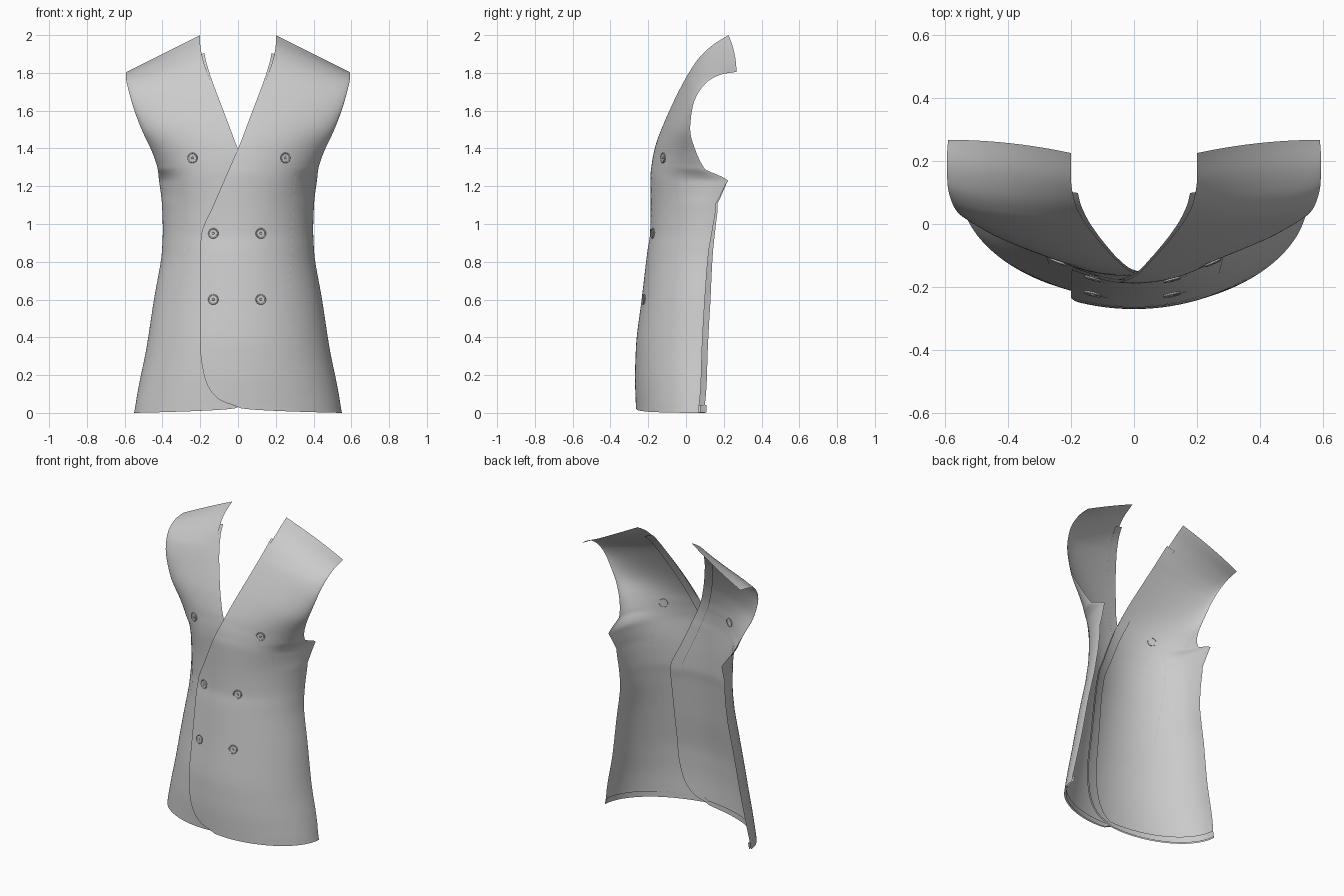
import bpy, bmesh, math
from mathutils import Vector
from mathutils.bvhtree import BVHTree

cube = bpy.data.objects.get("Cube")
if cube:
    bpy.data.objects.remove(cube, do_unlink=True)

cloth = bpy.data.materials.new("grey_cloth")
cloth.use_nodes = True
grey = (0.6, 0.6, 0.6, 1)
cloth.diffuse_color = grey
cloth.node_tree.nodes["Principled BSDF"].inputs["Base Color"].default_value = grey

# Rows from hem to shoulder:
# front edge z, front edge x, front y, side edge z, side x, side y
ROWS = [
    (.037, -.01, -.265, 0, .55, .07),
    (.06, -.08, -.266, .04, .543, .07),
    (.11, -.14, -.268, .09, .535, .075),
    (.2, -.18, -.27, .17, .52, .08),
    (.36, -.2, -.265, .33, .487, .085),
    (.6, -.2, -.235, .6, .445, .1),
    (.85, -.2, -.205, .85, .403, .12),
    (.95, -.193, -.19, .97, .398, .14),
    (1.1, -.13, -.187, 1.11, .403, .16),
    (1.25, -.065, -.188, 1.23, .418, .145),
    (1.33, -.03, -.18, 1.29, .425, .1),
    (1.42, .01, -.16, 1.37, .45, .058),
    (1.55, .06, -.11, 1.5, .51, .022),
    (1.7, .122, -.04, 1.62, .555, .035),
    (1.8, .162, .015, 1.71, .58, .075),
    (1.88, .188, .07, 1.765, .592, .13),
    (1.95, .2, .145, 1.795, .594, .2),
    (2, .2, .225, 1.805, .59, .267),
]
LAST = len(ROWS) - 1


def ramp(v, low, high):
    return min(max((v - low) / (high - low), 0), 1)


def slope(i, k):
    """Tangent that never overshoots the rows."""
    if i in (0, LAST):
        j = min(max(i, 1), LAST)
        return ROWS[j][k] - ROWS[j - 1][k]
    a = ROWS[i][k] - ROWS[i - 1][k]
    b = ROWS[i + 1][k] - ROWS[i][k]
    return 2 * a * b / (a + b) if a * b > 0 else 0


def row_at(v):
    i = min(int(v), LAST - 1)
    t = v - i
    out = []
    for k in range(6):
        p, q = ROWS[i][k], ROWS[i + 1][k]
        h = t * t * (3 - 2 * t)
        out.append(p + (q - p) * h + slope(i, k) * t * (1 - t) ** 2
                   - slope(i + 1, k) * t * t * (1 - t))
    return out


def cloth_point(u, v, side):
    """u runs from the front edge to the side, v from hem to shoulder."""
    zi, xi, yf, zo, w, yo = row_at(v)
    c = max(0, xi)
    start = math.asin((xi - c) / (w - c))
    t = start + (math.pi / 2 - start) * u
    s = math.sin(t)
    x = c + (w - c) * s
    across = ramp(x, xi, w)
    # round over the body, flatter along the shoulder seam
    rise = ramp(v, 9, 12)
    flat = ramp(v, 14, LAST)
    bulge = max(math.cos(t), 0) ** (1.06 + .19 * rise)
    y = yo - (yo - yf) * (bulge * (1 - flat) + (1 - s) ** 2 * flat)
    # pointed corner under the arm
    y += .078 * max(0, 1 - abs(v - 9)) * across ** 10
    # hem levels out quickly beside the front corner
    z = zi + (zo - zi) * across ** (.35 + .65 * ramp(v, 0, 4))
    # the right panel lies under the left one
    if side < 0:
        y += .03 * (1 - rise) * (1 - across * ramp(v, 5, 9))
    return Vector((side * x, y, z))


def finish(name, bm, angle=40):
    mesh = bpy.data.meshes.new(name)
    bm.to_mesh(mesh)
    bm.free()
    obj = bpy.data.objects.new(name, mesh)
    bpy.context.collection.objects.link(obj)
    mesh.materials.append(cloth)
    bpy.ops.object.select_all(action="DESELECT")
    obj.select_set(True)
    bpy.context.view_layer.objects.active = obj
    bpy.ops.object.shade_smooth_by_angle(angle=math.radians(angle))
    return obj


def sheet(name, side, nu, nv, place, angle=80):
    """Grid of nu by nv faces; place(a, b) gives each point."""
    bm = bmesh.new()
    grid = [[bm.verts.new(place(a / nu, b / nv)) for a in range(nu + 1)]
            for b in range(nv + 1)]
    for b in range(nv):
        for a in range(nu):
            quad = [grid[b][a], grid[b][a + 1], grid[b + 1][a + 1], grid[b + 1][a]]
            bm.faces.new(quad if side > 0 else quad[::-1])
    return finish(name, bm, angle)


def lining(u, v, side):
    """Inner layer, peeping out at the neck."""
    p = cloth_point(u, v, side)
    return Vector((p.x * .985 - side * .012 * ramp(v, 12, 15), p.y + .008, p.z + .002))


# Panels with the facing and hem turned to the inside
trees = {}
for side, label in ((1, "left"), (-1, "right")):
    panel = sheet(label + "_front_panel", side, 40, LAST * 6,
                  lambda a, b: cloth_point(a, b * LAST, side))
    trees[side] = BVHTree.FromPolygons([v.co for v in panel.data.vertices],
                                       [p.vertices for p in panel.data.polygons])
    sheet(label + "_edge_facing", side, 3, 96,
          lambda a, b: lining(a * .09, b * (LAST - 1.7), side))
    sheet(label + "_hem_facing", side, 40, 3,
          lambda a, b: lining(a, b, side))


def on_cloth(x, z, side):
    loc, normal, _, _ = trees[side].ray_cast(Vector((x, -1, z)), Vector((0, 1, 0)))
    return loc, normal


# Darts: faint seams that sink into the cloth at their edges
for side, label in ((1, "left"), (-1, "right")):
    def dart(a, b):
        loc, n = on_cloth(side * (.27 + .035 * b + .005 * (a - .5)), .64 + .62 * b, side)
        return loc + n * (.0008 - .0016 * abs(2 * a - 1))
    sheet(label + "_dart", side, 2, 24, dart)


def button(name, x, z, side):
    """Round button with a raised rim, a sunken face and a thread knot."""
    loc, n = on_cloth(x, z, side)
    turn = n.to_track_quat("Z", "Y")
    profile = [(.027, -.004), (.028, .004), (.026, .007), (.023, .006),
               (.021, .004), (.007, .004), (.005, .007)]
    bm = bmesh.new()
    count = 24
    rings = []
    for r, h in profile:
        ring = []
        for i in range(count):
            a = math.tau * i / count
            ring.append(bm.verts.new(loc + turn @ Vector((r * math.cos(a), r * math.sin(a), h))))
        rings.append(ring)
    for low, high in zip(rings, rings[1:]):
        for i in range(count):
            j = (i + 1) % count
            bm.faces.new((low[i], low[j], high[j], high[i]))
    bm.faces.new(rings[-1])
    finish(name, bm)


def buttonhole(name, x, z, side):
    def place(a, b):
        loc, n = on_cloth(x + .02 * (a - .5), z + .009 * (b - .5), side)
        return loc + n * .005
    sheet(name, 1, 4, 2, place)


# Three rows of two buttons; the lower rows have stitched holes
for level, z, xl, xr in (("top", 1.35, .25, -.24),
                         ("middle", .95, .12, -.13), ("lower", .6, .12, -.13)):
    button("left_button_" + level, xl, z, 1)
    button("right_button_" + level, xr, z, -1 if level == "top" else 1)
    if level != "top":
        for label, x in (("left", xl), ("right", xr)):
            buttonhole(label + "_buttonhole_" + level, x + .038, z, 1)
